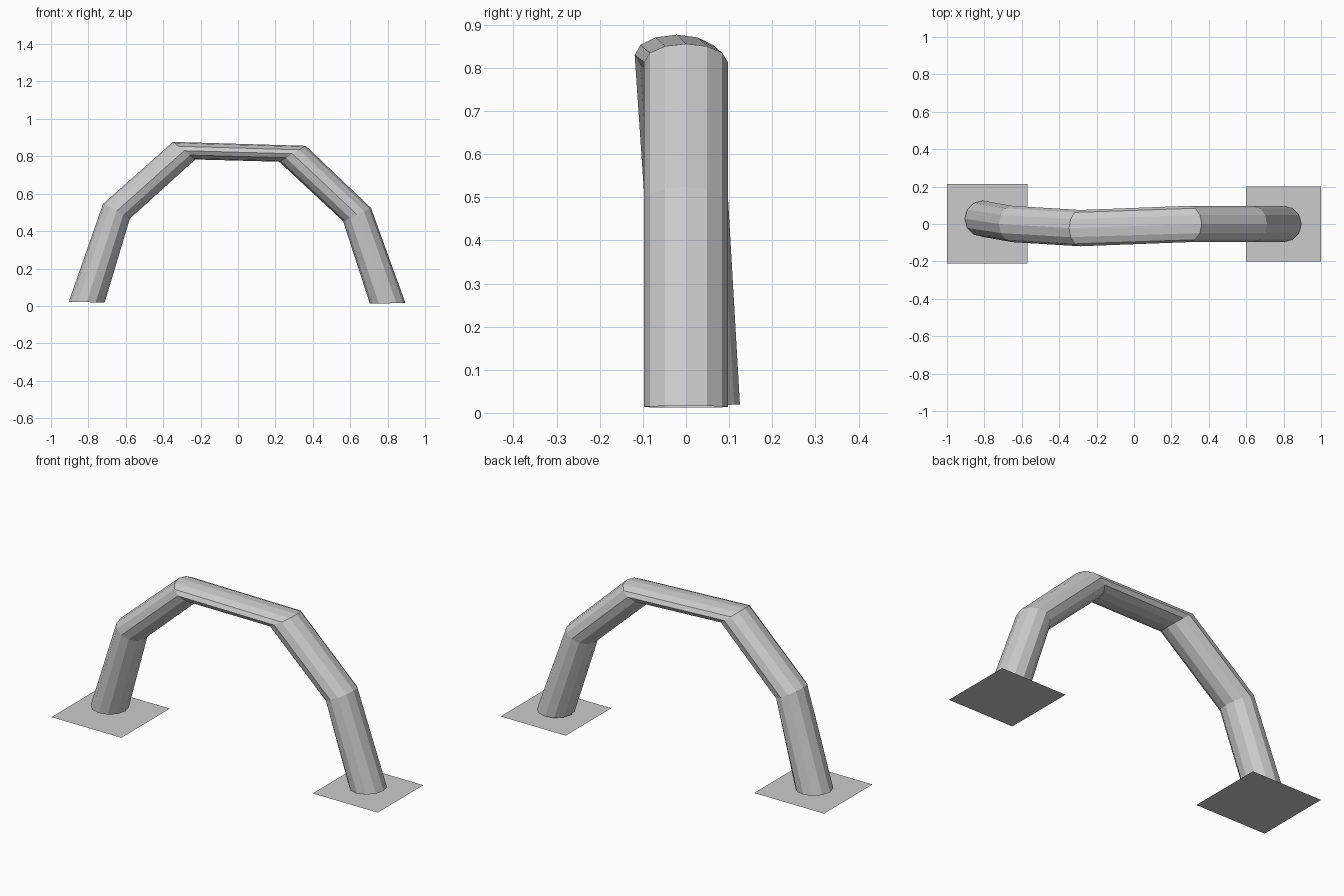
import bpy, bmesh, math
from mathutils import Vector

cube = bpy.data.objects.get("Cube")
if cube:
    bpy.data.objects.remove(cube, do_unlink=True)

grey = bpy.data.materials.new("light grey")
grey.use_nodes = True
colour = (0.6, 0.6, 0.6, 1)
grey.diffuse_color = colour
grey.node_tree.nodes["Principled BSDF"].inputs["Base Color"].default_value = colour

SIDES = 12
RADIUS = 0.097


def add_object(name, bm):
    mesh = bpy.data.meshes.new(name)
    bm.to_mesh(mesh)
    bm.free()
    mesh.materials.append(grey)
    obj = bpy.data.objects.new(name, mesh)
    bpy.context.collection.objects.link(obj)


def tube(name, joints):
    """Sweep mitred rings; each joint is (outer x, outer z, inner x, inner z, y)."""
    bm = bmesh.new()
    rings = []
    for ox, oz, ix, iz, y in joints:
        outer, inner = Vector((ox, y, oz)), Vector((ix, y, iz))
        centre, half = (outer + inner) / 2, (outer - inner) / 2
        ring = []
        for i in range(SIDES):
            a = math.tau * i / SIDES
            side = Vector((0, RADIUS * math.sin(a), 0))
            ring.append(bm.verts.new(centre + half * math.cos(a) + side))
        rings.append(ring)
    for a, b in zip(rings, rings[1:]):
        for i in range(SIDES):
            j = (i + 1) % SIDES
            bm.faces.new((a[i], a[j], b[j], b[i]))
    bmesh.ops.recalc_face_normals(bm, faces=bm.faces)
    add_object(name, bm)


def plate(name, x0, x1, y0, y1):
    bm = bmesh.new()
    corners = ((x0, y0), (x1, y0), (x1, y1), (x0, y1))
    bm.faces.new([bm.verts.new((x, y, 0)) for x, y in corners])
    add_object(name, bm)


# Bent arch pipe, from the right foot to the left foot
tube("arch_pipe", [
    (-0.905, 0.022, -0.713, 0.018, 0.028),
    (-0.722, 0.545, -0.578, 0.467, 0.0),
    (-0.347, 0.877, -0.228, 0.783, -0.022),
    (0.362, 0.856, 0.220, 0.771, 0.0),
    (0.711, 0.524, 0.562, 0.453, 0.0),
    (0.895, 0.016, 0.705, 0.012, 0.0),
])

# Flat ground plates under each foot
plate("right_foot_plate", -1.0, -0.57, -0.21, 0.215)
plate("left_foot_plate", 0.6, 1.0, -0.2, 0.2)
